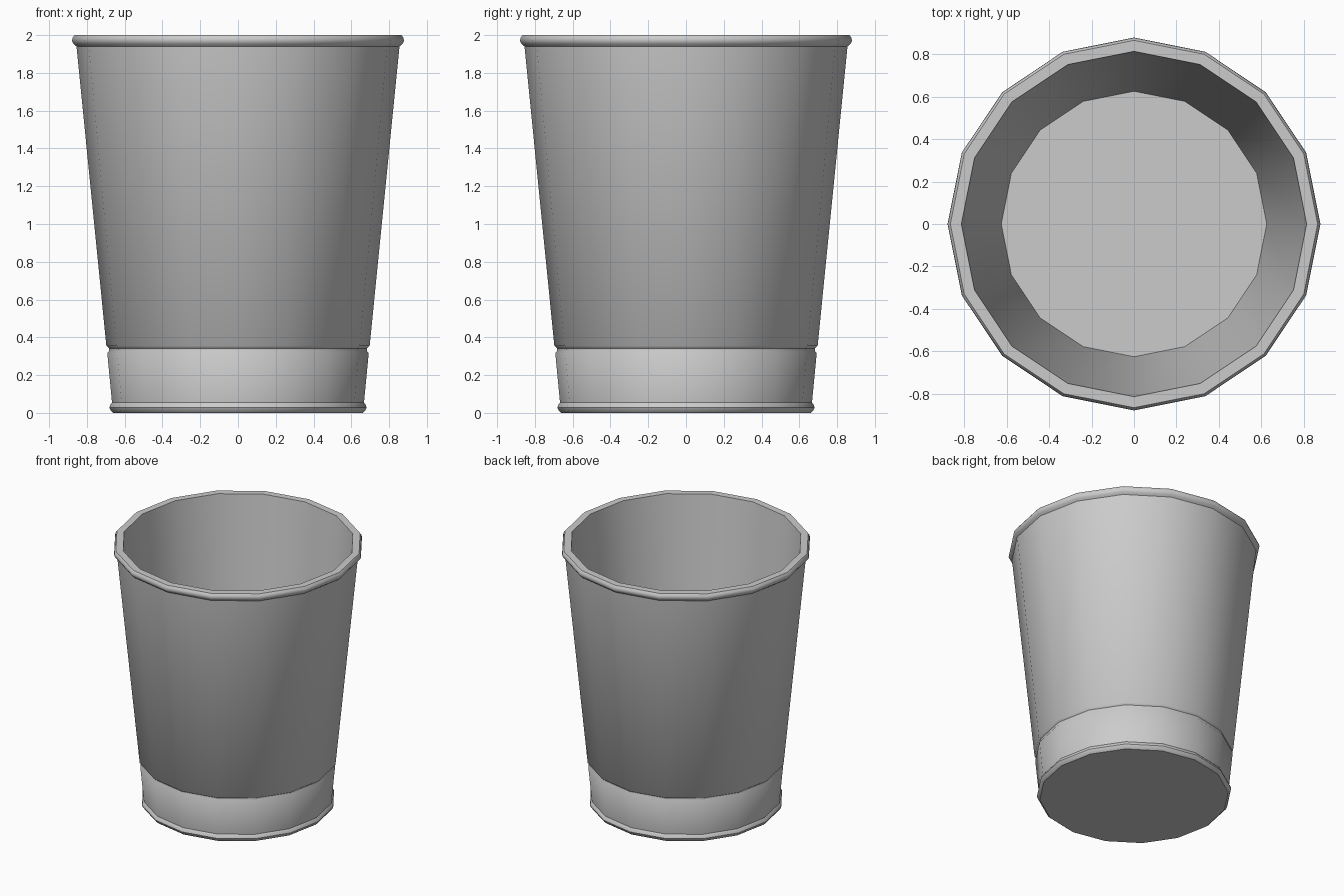
import bpy, bmesh
from math import cos, sin, pi, radians

if "Cube" in bpy.data.objects:
    bpy.data.objects.remove(bpy.data.objects["Cube"])

SIDES = 16

# Cross-section (radius, height): outside from base up, over the rim, down to the floor
PROFILE = [
    (0.660, 0.000), (0.674, 0.012), (0.681, 0.028), (0.676, 0.044), (0.667, 0.055),  # foot bead
    (0.692, 0.315), (0.683, 0.328), (0.684, 0.342), (0.697, 0.355),                  # groove
    (0.855, 1.940), (0.871, 1.954), (0.879, 1.970), (0.876, 1.986), (0.866, 2.000),  # rim bead
    (0.814, 2.000), (0.626, 0.080),                                                  # inner wall
]


def lathe(name, profile):
    bm = bmesh.new()
    rings = [[bm.verts.new((r * cos(2 * pi * i / SIDES), r * sin(2 * pi * i / SIDES), z))
              for i in range(SIDES)] for r, z in profile]
    for a, b in zip(rings, rings[1:]):
        for i in range(SIDES):
            j = (i + 1) % SIDES
            bm.faces.new((a[i], a[j], b[j], b[i]))
    # Underside and inner floor
    bm.faces.new(rings[0][::-1])
    bm.faces.new(rings[-1])
    bmesh.ops.recalc_face_normals(bm, faces=bm.faces)
    mesh = bpy.data.meshes.new(name)
    bm.to_mesh(mesh)
    bm.free()
    obj = bpy.data.objects.new(name, mesh)
    bpy.context.collection.objects.link(obj)
    return obj


# Tapered cup with smooth sides
cup = lathe("cup", PROFILE)
bpy.context.view_layer.objects.active = cup
cup.select_set(True)
bpy.ops.object.shade_smooth_by_angle(angle=radians(40))
